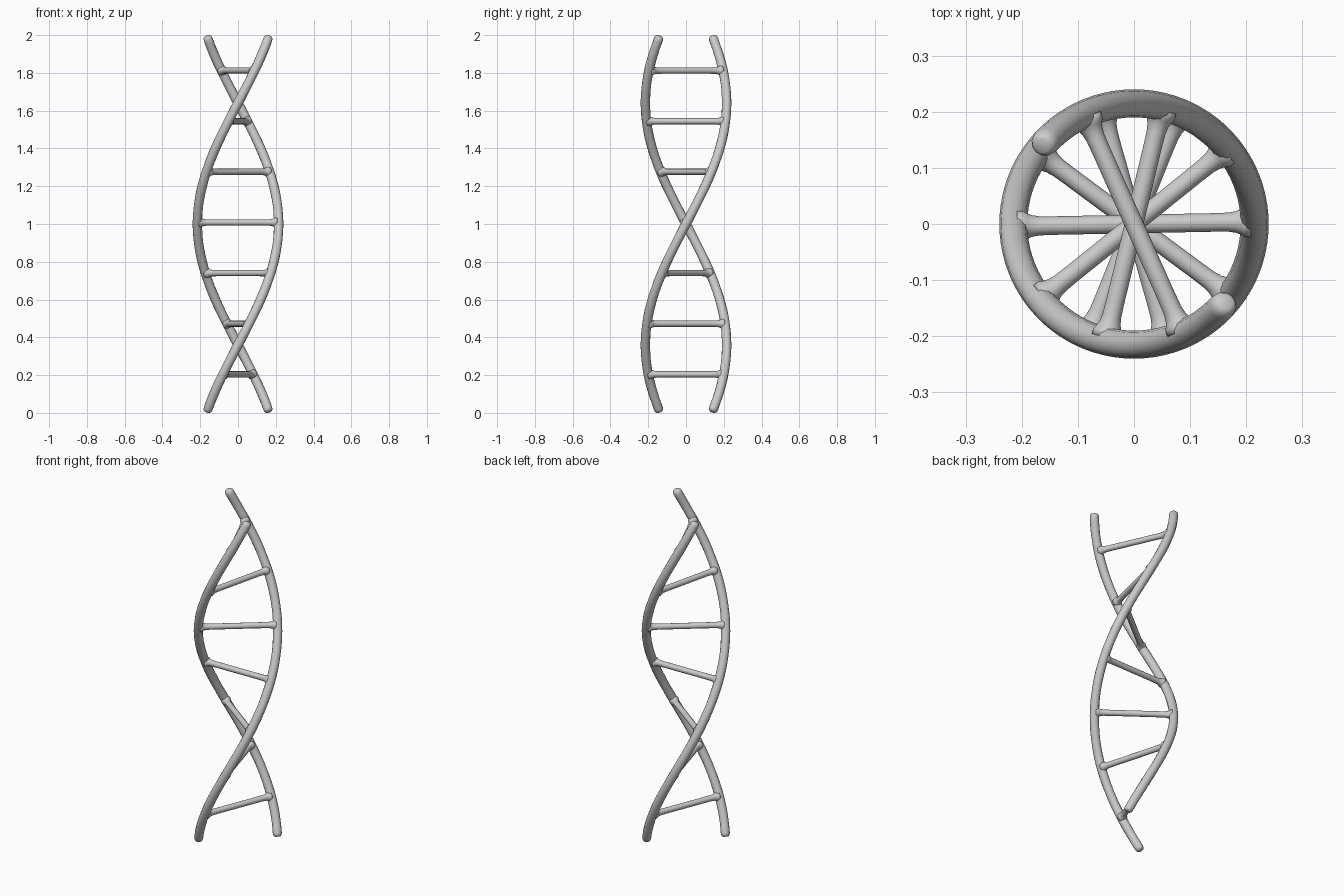
import bpy, bmesh, math
from mathutils import Vector

if "Cube" in bpy.data.objects:
    bpy.data.objects.remove(bpy.data.objects["Cube"])

R = 0.215                      # helix radius
TURN = math.radians(140.5)     # twist per unit of height
SIDES = 12


def tube(name, path):
    """Sweep a round section along path = [(point, radius, side direction)]."""
    bm = bmesh.new()
    rings = []
    for i, (p, r, side) in enumerate(path):
        a, b = path[max(i - 1, 0)][0], path[min(i + 1, len(path) - 1)][0]
        t = (b - a).normalized()
        u = (side - t * side.dot(t)).normalized()
        v = t.cross(u)
        rings.append([bm.verts.new(p + r * (u * math.cos(k) + v * math.sin(k)))
                      for k in (2 * math.pi * j / SIDES for j in range(SIDES))])
    for lo, hi in zip(rings, rings[1:]):
        for j in range(SIDES):
            n = (j + 1) % SIDES
            bm.faces.new((lo[j], lo[n], hi[n], hi[j]))
    bm.faces.new(rings[0][::-1])
    bm.faces.new(rings[-1])
    bmesh.ops.recalc_face_normals(bm, faces=bm.faces)
    me = bpy.data.meshes.new(name)
    bm.to_mesh(me)
    bm.free()
    me.shade_smooth()
    ob = bpy.data.objects.new(name, me)
    bpy.context.collection.objects.link(ob)
    return ob


def radial(z, phase):
    a = (z - 1) * TURN + phase
    return Vector((math.cos(a), math.sin(a), 0))


# Two helical rails with rounded ends
ends = [(0.006, 0.013), (0.009, 0.019), (0.016, 0.0235), (0.026, 0.025)]
body = [(0.026 + (1.948 * i / 64), 0.025) for i in range(1, 64)]
stations = ends + body + [(2 - z, r) for z, r in reversed(ends)]
for name, phase in (("rail_a", 0), ("rail_b", math.pi)):
    tube(name, [(radial(z, phase) * R + Vector((0, 0, z)), r, radial(z, phase))
                for z, r in stations])

# Seven rungs, flared where they blend into the rails
half = [(0.208, 0.033), (0.197, 0.027), (0.19, 0.0225), (0.181, 0.019),
        (0.168, 0.017), (0.14, 0.0165)]
profile = [(-d, r) for d, r in half] + [(d, r) for d, r in reversed(half)]
for i in range(7):
    z = 0.204 + 0.268 * i
    d = radial(z, 0)
    tube(f"rung_{i + 1}", [(d * s + Vector((0, 0, z)), min(r, 0.027), Vector((0, 0, 1)))
                           for s, r in profile])
